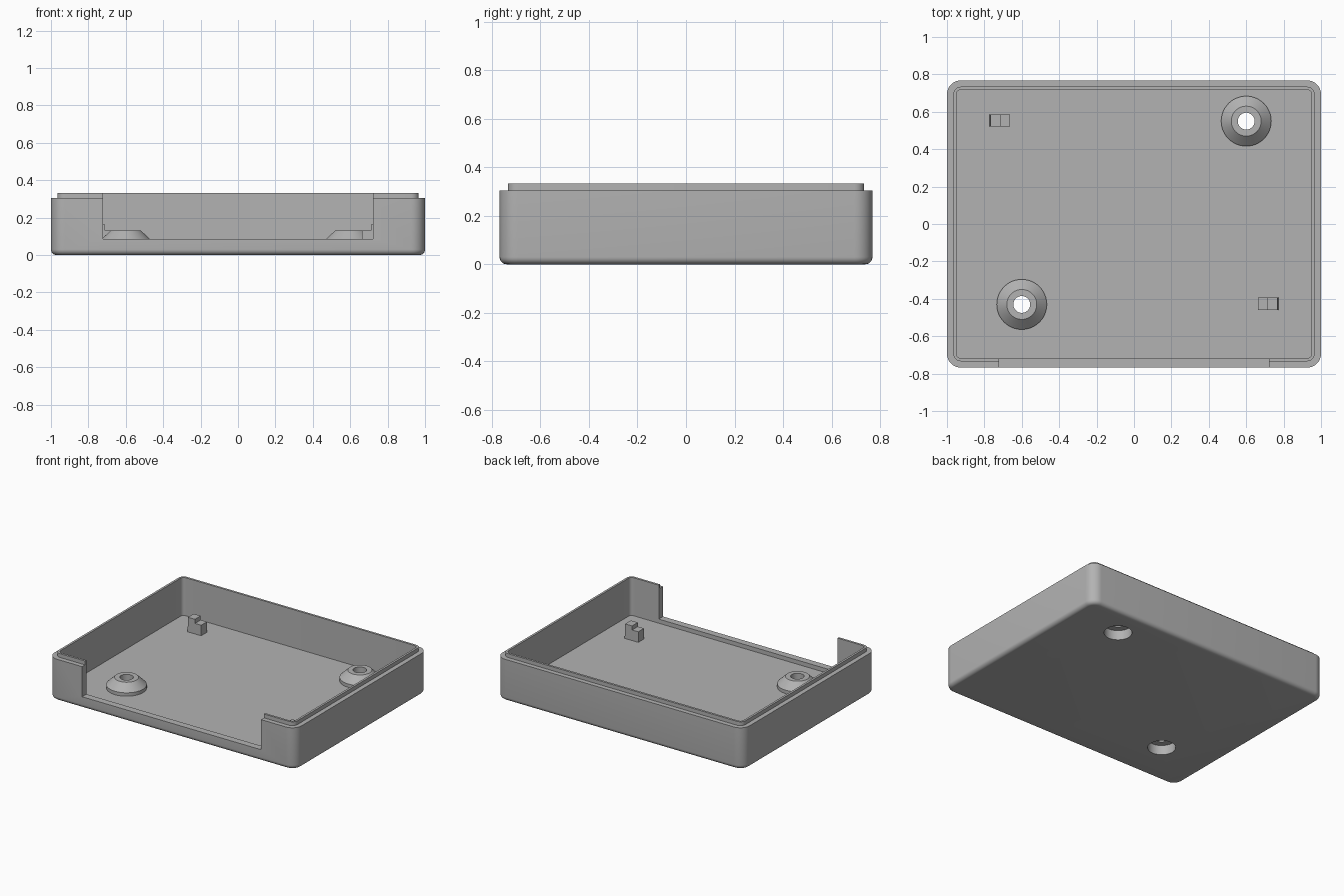
import bpy, bmesh, math

cube = bpy.data.objects.get("Cube")
if cube:
    bpy.data.objects.remove(cube, do_unlink=True)

GREY = (0.45, 0.45, 0.45, 1)
mat = bpy.data.materials.new("plain grey")
mat.use_nodes = True
mat.diffuse_color = GREY
mat.node_tree.nodes["Principled BSDF"].inputs["Base Color"].default_value = GREY

HALF_X, HALF_Y = 1.0, 0.768
FLOOR, RIM, LIP, SILL = 0.055, 0.305, 0.333, 0.085
BOSSES = [(0.6, 0.55), (-0.6, -0.43)]


def finish(name, bm, smooth=True):
    """Turn a bmesh into a named, shaded object."""
    bmesh.ops.recalc_face_normals(bm, faces=bm.faces)
    mesh = bpy.data.meshes.new(name)
    bm.to_mesh(mesh)
    bm.free()
    mesh.materials.append(mat)
    obj = bpy.data.objects.new(name, mesh)
    bpy.context.collection.objects.link(obj)
    if smooth:
        shade(obj)
    return obj


def activate(obj):
    bpy.ops.object.select_all(action='DESELECT')
    obj.select_set(True)
    bpy.context.view_layer.objects.active = obj


def shade(obj):
    activate(obj)
    bpy.ops.object.shade_smooth_by_angle(angle=math.radians(30))


def bridge(bm, a, b):
    for i in range(len(a)):
        j = (i + 1) % len(a)
        bm.faces.new((a[i], a[j], b[j], b[i]))


def rounded_ring(bm, inset, radius, z, steps=8):
    """Rounded rectangle loop set in from the outer wall."""
    ring = []
    for k, (sx, sy) in enumerate([(1, 1), (-1, 1), (-1, -1), (1, -1)]):
        for s in range(steps + 1):
            a = math.pi / 2 * (k + s / steps)
            ring.append(bm.verts.new((
                sx * (HALF_X - inset - radius) + radius * math.cos(a),
                sy * (HALF_Y - inset - radius) + radius * math.sin(a), z)))
    return ring


def lathe(name, profile, x, y, sides=48):
    """Spin a closed (radius, height) profile around a vertical axis."""
    bm = bmesh.new()
    rings = [[bm.verts.new((x + r * math.cos(math.tau * i / sides),
                            y + r * math.sin(math.tau * i / sides), z))
              for i in range(sides)] for r, z in profile]
    for k, ring in enumerate(rings):
        bridge(bm, ring, rings[(k + 1) % len(rings)])
    return finish(name, bm)


def prism(name, outline, y0, y1):
    """Extrude an (x, z) outline along y."""
    bm = bmesh.new()
    front = [bm.verts.new((x, y0, z)) for x, z in outline]
    back = [bm.verts.new((x, y1, z)) for x, z in outline]
    bm.faces.new(front)
    bm.faces.new(back)
    bridge(bm, front, back)
    return finish(name, bm, smooth=False)


def cut(target, cutter):
    mod = target.modifiers.new("cut", 'BOOLEAN')
    mod.operation, mod.solver, mod.object = 'DIFFERENCE', 'EXACT', cutter
    activate(target)
    bpy.ops.object.modifier_apply(modifier=mod.name)
    bpy.data.objects.remove(cutter, do_unlink=True)


# Tray shell: rounded bottom edge, wall, stepped lip and floor
bm = bmesh.new()
fillet, corner = 0.03, 0.075
loops = []
for s in range(7):
    a = math.pi / 2 * s / 6
    inset = fillet * (1 - math.sin(a))
    loops.append((inset, corner - inset, fillet * (1 - math.cos(a))))
loops += [(0, corner, RIM), (0.034, 0.041, RIM), (0.034, 0.041, LIP),
          (0.05, 0.025, LIP), (0.05, 0.025, FLOOR)]
rings = [rounded_ring(bm, *loop) for loop in loops]
for lower, upper in zip(rings, rings[1:]):
    bridge(bm, lower, upper)
bm.faces.new(rings[0])
bm.faces.new(rings[-1])
tray = finish("tray", bm, smooth=False)

# Wide opening in the front wall
cut(tray, prism("opening_cutter", [(-0.723, SILL), (0.723, SILL),
                                   (0.723, 0.5), (-0.723, 0.5)], -0.9, -0.6))

# Screw recesses through the floor
for x, y in BOSSES:
    bm = bmesh.new()
    bmesh.ops.create_cone(bm, cap_ends=True, segments=48, radius1=0.093,
                          radius2=0.093, depth=0.4)
    bmesh.ops.translate(bm, verts=bm.verts, vec=(x, y, 0))
    cut(tray, finish("recess_cutter", bm))
shade(tray)

# Conical screw bosses with a through hole and a recess underneath
for name, (x, y) in zip(("back_left_boss", "front_right_boss"), BOSSES):
    lathe(name, [(0.093, 0.05), (0.134, 0.05), (0.134, 0.08), (0.08, 0.132),
                 (0.045, 0.132), (0.045, 0.07), (0.093, 0.07)], x, y)

# Stepped locating pegs, taller on the outer side
for name, side, y in (("back_right_peg", -1, 0.553), ("front_left_peg", 1, -0.427)):
    outline = [(0.662, 0.05), (0.662, 0.132), (0.712, 0.132),
               (0.712, 0.162), (0.768, 0.162), (0.772, 0.05)]
    prism(name, [(side * x, z) for x, z in outline], y - 0.033, y + 0.033)
